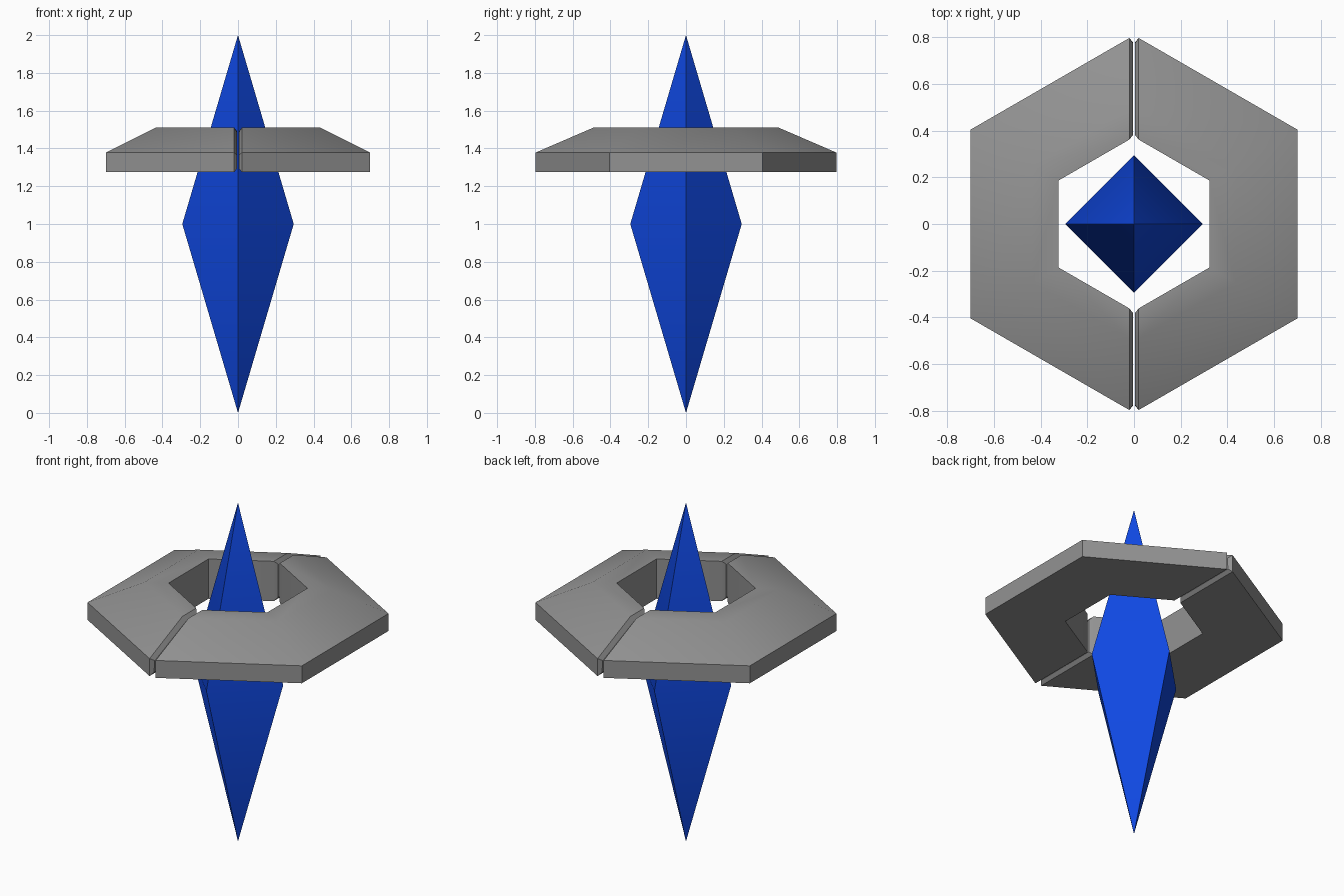
import bpy, bmesh, math

cube = bpy.data.objects.get("Cube")
if cube:
    bpy.data.objects.remove(cube, do_unlink=True)


def material(name, rgb):
    m = bpy.data.materials.new(name)
    m.use_nodes = True
    m.diffuse_color = (*rgb, 1)
    m.node_tree.nodes["Principled BSDF"].inputs["Base Color"].default_value = (*rgb, 1)
    return m


grey = material("stone grey", (0.29, 0.29, 0.29))
blue = material("crystal blue", (0.005, 0.065, 0.76))


def finish(name, bm, mat):
    mesh = bpy.data.meshes.new(name)
    bm.to_mesh(mesh)
    bm.free()
    mesh.materials.append(mat)
    ob = bpy.data.objects.new(name, mesh)
    bpy.context.collection.objects.link(ob)
    bpy.ops.object.select_all(action='DESELECT')
    ob.select_set(True)
    bpy.context.view_layer.objects.active = ob
    bpy.ops.object.shade_smooth_by_angle(angle=math.radians(30))
    return ob


# Crystal: a tall four-sided double pyramid
bm = bmesh.new()
R = 0.295
belt = [bm.verts.new(p) for p in ((R, 0, 1), (0, R, 1), (-R, 0, 1), (0, -R, 1))]
for z in (0, 2):
    tip = bm.verts.new((0, 0, z))
    for i in range(4):
        bm.faces.new((belt[i], belt[(i + 1) % 4], tip))
bmesh.ops.recalc_face_normals(bm, faces=bm.faces)
finish("crystal", bm, blue)

# Ring cross-section: distance from the centre to the flat side, and height
PROFILE = [(0.323, 1.275), (0.70, 1.275), (0.70, 1.378), (0.435, 1.51), (0.323, 1.51)]
T = math.tan(math.radians(30))
GAP = 0.02


def half_ring(name, side):
    """Half of a hexagonal ring, swept from the front seam to the back seam."""
    bm = bmesh.new()

    def seam(a):
        return GAP, 2 * a / math.sqrt(3) - GAP * T

    def corner(a):
        return a, a * T

    rows = []
    for place, sy in ((seam, -1), (corner, -1), (corner, 1), (seam, 1)):
        row = []
        for a, z in PROFILE:
            x, y = place(a)
            row.append(bm.verts.new((side * x, sy * y, z)))
        rows.append(row)
    n = len(PROFILE)
    for r0, r1 in zip(rows, rows[1:]):
        for i in range(n):
            j = (i + 1) % n
            bm.faces.new((r0[i], r0[j], r1[j], r1[i]))
    caps = [bm.faces.new(rows[0]), bm.faces.new(rows[-1])]
    bmesh.ops.recalc_face_normals(bm, faces=bm.faces)
    # Bevelled seam ends that almost meet in the middle
    bmesh.ops.inset_individual(bm, faces=caps, thickness=0.028, depth=0.016)
    return finish(name, bm, grey)


half_ring("ring_half_left", 1)
half_ring("ring_half_right", -1)
